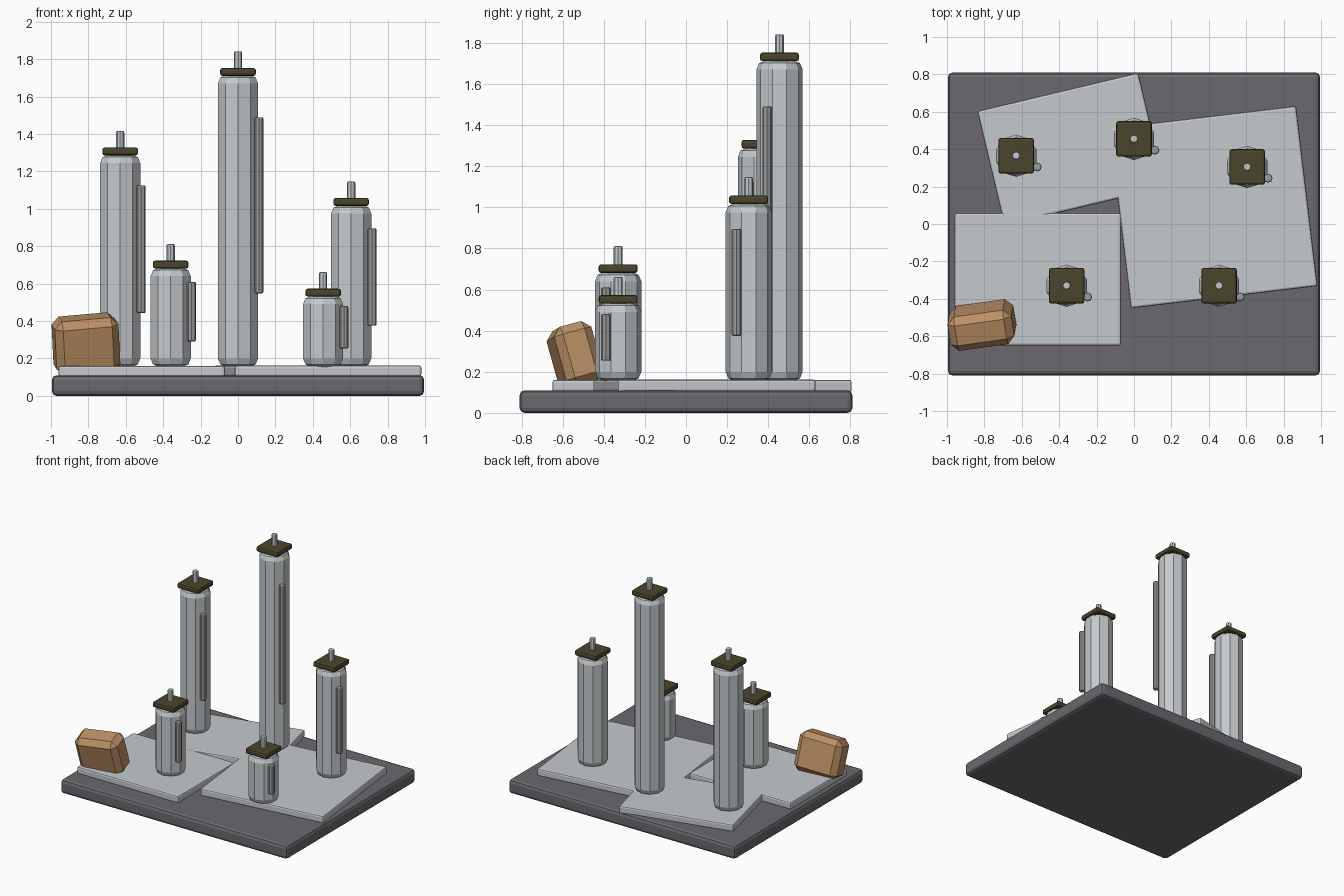
import bpy, bmesh, math
from mathutils import Matrix

if "Cube" in bpy.data.objects:
    bpy.data.objects.remove(bpy.data.objects["Cube"])


def material(name, rgb):
    m = bpy.data.materials.new(name)
    m.diffuse_color = (*rgb, 1)
    m.use_nodes = True
    m.node_tree.nodes["Principled BSDF"].inputs["Base Color"].default_value = m.diffuse_color
    return m


DARK = material("dark stone", (0.145, 0.14, 0.155))
PALE = material("pale metal", (0.56, 0.59, 0.61))
GREY = material("pipe grey", (0.33, 0.33, 0.335))
OLIVE = material("dark olive", (0.07, 0.06, 0.025))
BROWN = material("tan brown", (0.50, 0.28, 0.13))


def finish(bm, name, mat, loc, rot=(0, 0, 0)):
    me = bpy.data.meshes.new(name)
    bmesh.ops.recalc_face_normals(bm, faces=bm.faces)
    bm.to_mesh(me)
    bm.free()
    ob = bpy.data.objects.new(name, me)
    bpy.context.collection.objects.link(ob)
    me.materials.append(mat)
    ob.location = loc
    ob.rotation_euler = [math.radians(a) for a in rot]
    return ob


def box(name, mat, loc, size, bevel, rot=(0, 0, 0), segments=2):
    bm = bmesh.new()
    bmesh.ops.create_cube(bm, size=1, matrix=Matrix.Diagonal((*size, 1)))
    bmesh.ops.bevel(bm, geom=bm.edges[:], offset=bevel, segments=segments,
                    profile=0.5, affect='EDGES')
    return finish(bm, name, mat, loc, rot)


def column(name, mat, x, y, z0, z1, radius, bevel, sides):
    # upright prism with rounded rims
    bm = bmesh.new()
    bmesh.ops.create_cone(bm, cap_ends=True, segments=sides, radius1=radius,
                          radius2=radius, depth=z1 - z0)
    rims = [e for e in bm.edges if abs(e.verts[0].co.z - e.verts[1].co.z) < 1e-5]
    bmesh.ops.bevel(bm, geom=rims, offset=bevel, segments=2, profile=0.5,
                    affect='EDGES')
    return finish(bm, name, mat, (x, y, (z0 + z1) / 2))


# base and the three paving slabs
box("base", DARK, (0, 0, 0.055), (1.99, 1.62, 0.11), 0.025)
box("slab_front_left", PALE, (-0.515, -0.295, 0.131), (0.89, 0.71, 0.06), 0.012)
box("slab_back", PALE, (-0.335, 0.40, 0.130), (0.885, 0.63, 0.06), 0.012, (0, 0, 13.4))
box("slab_right", PALE, (0.425, 0.09, 0.132), (1.005, 0.97, 0.06), 0.012, (0, 0, 6.8))

# towers: x, y, top of the shaft
FLOOR = 0.16
towers = [(-0.63, 0.365, 1.29), (0, 0.455, 1.715), (0.605, 0.305, 1.02),
          (-0.36, -0.33, 0.685), (0.455, -0.33, 0.535)]
for i, (x, y, top) in enumerate(towers, 1):
    h = top - FLOOR
    column(f"tower_{i}_shaft", PALE, x, y, FLOOR - 0.005, top, 0.113, 0.045, 10)
    column(f"tower_{i}_pipe", GREY, x + 0.112, y - 0.06, FLOOR + 0.25 * h,
           FLOOR + 0.855 * h, 0.024, 0.008, 8)
    box(f"tower_{i}_cap", OLIVE, (x, y, top + 0.017), (0.19, 0.19, 0.042), 0.012)
    column(f"tower_{i}_pin", PALE, x, y, top + 0.02, top + 0.127, 0.022, 0.008, 8)

# tilted crate at the front left corner
box("crate", BROWN, (-0.813, -0.54, 0.277), (0.345, 0.19, 0.30), 0.04,
    (15, -5, 8), 1)
